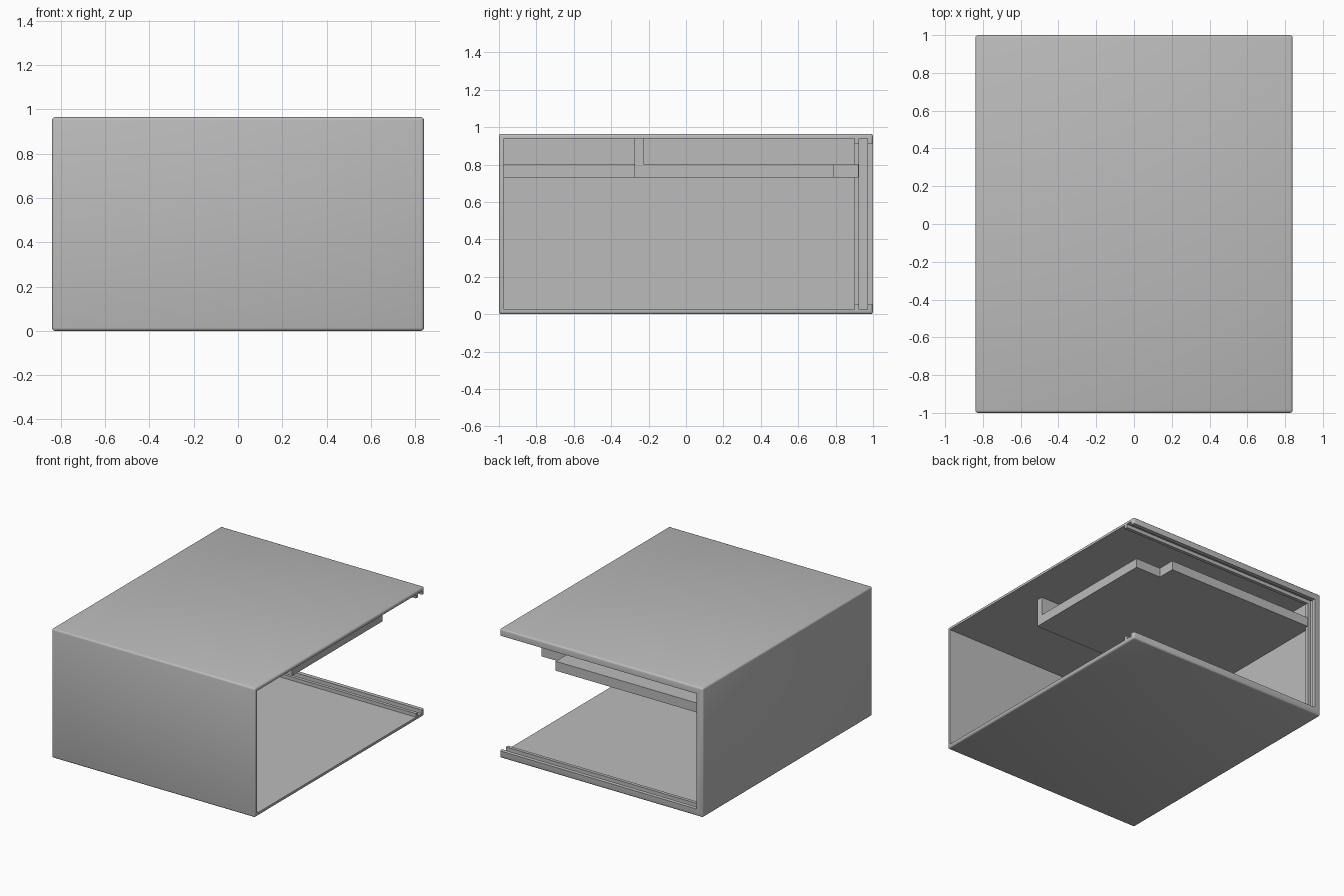
import bpy, bmesh

cube = bpy.data.objects.get("Cube")
if cube:
    bpy.data.objects.remove(cube, do_unlink=True)

# Single grey plastic
GREY = (0.5, 0.5, 0.5, 1)
plastic = bpy.data.materials.new("grey plastic")
plastic.use_nodes = True
plastic.diffuse_color = GREY
plastic.node_tree.nodes["Principled BSDF"].inputs["Base Color"].default_value = GREY


def prism(name, outline, z0, z1):
    """Extrude a plan outline from z0 to z1."""
    bm = bmesh.new()
    face = bm.faces.new([bm.verts.new((x, y, z0)) for x, y in outline])
    top = bmesh.ops.extrude_face_region(bm, geom=[face])["geom"]
    moved = [v for v in top if isinstance(v, bmesh.types.BMVert)]
    bmesh.ops.translate(bm, verts=moved, vec=(0, 0, z1 - z0))
    bmesh.ops.recalc_face_normals(bm, faces=bm.faces)
    mesh = bpy.data.meshes.new(name)
    bm.to_mesh(mesh)
    bm.free()
    mesh.materials.append(plastic)
    obj = bpy.data.objects.new(name, mesh)
    bpy.context.collection.objects.link(obj)
    return obj


def box(name, x0, x1, y0, y1, z0, z1):
    return prism(name, [(x0, y0), (x1, y0), (x1, y1), (x0, y1)], z0, z1)


def activate(obj):
    bpy.ops.object.select_all(action="DESELECT")
    obj.select_set(True)
    bpy.context.view_layer.objects.active = obj


W, D, H = 0.84, 1.0, 0.965
WALL, RAIL = 0.026, 0.052

# Housing with softened outer edges
housing = box("housing", -W, W, -D, D, 0, H)
activate(housing)
bevel = housing.modifiers.new("soft edges", "BEVEL")
bevel.width = 0.014
bevel.segments = 3
bpy.ops.object.modifier_apply(modifier=bevel.name)

# Hollow it out: main bay, panel groove, and the narrower opening past the rails
for inset, y0, y1 in ((WALL, WALL - D, 0.9), (WALL, 0.925, 0.97), (RAIL, 0, 2)):
    cutter = box("cutter", inset - W, 2, y0, y1, inset, H - inset)
    cutter.hide_render = True
    cut = housing.modifiers.new("hollow", "BOOLEAN")
    cut.operation = "DIFFERENCE"
    cut.solver = "EXACT"
    cut.object = cutter
    activate(housing)
    bpy.ops.object.modifier_apply(modifier=cut.name)
    bpy.data.objects.remove(cutter, do_unlink=True)
bpy.ops.object.shade_smooth_by_angle()

# Hanging shelf: narrow front arm, wide middle, stepped back corner
X_IN, Y_IN = WALL - W - 0.005, WALL - D - 0.005
ARM, EDGE, STEP = -0.35, 0.64, 0.43
prism("shelf", [(X_IN, Y_IN), (ARM, Y_IN), (ARM, -0.275), (EDGE, -0.275),
                (EDGE, 0.79), (STEP, 0.79), (STEP, 0.923), (X_IN, 0.923)], 0.73, 0.80)

# Web joining the shelf to the roof
box("shelf_web", X_IN, EDGE, -0.275, -0.225, 0.80, H - WALL + 0.005)
